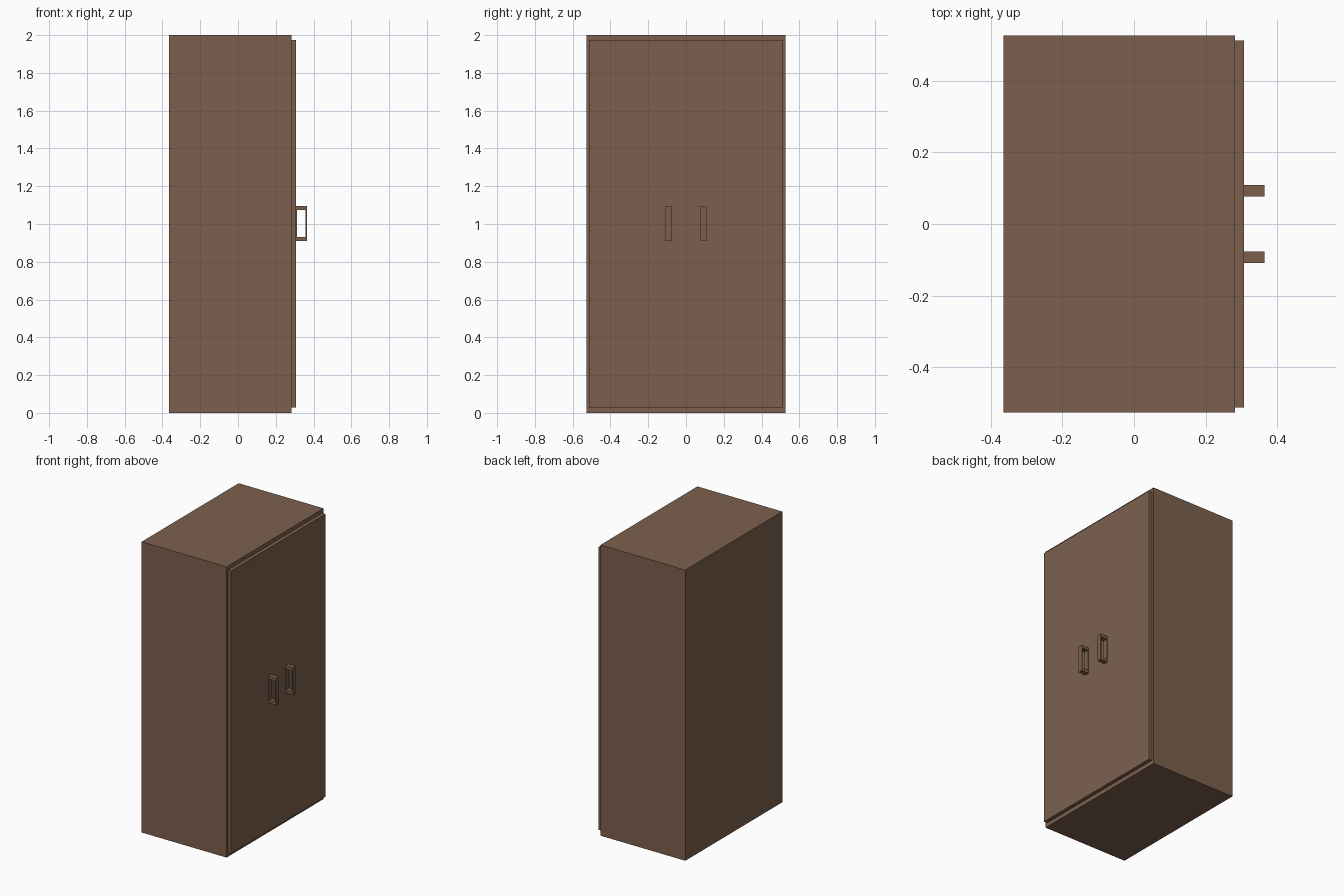
import bpy
import bmesh

if "Cube" in bpy.data.objects:
    bpy.data.objects.remove(bpy.data.objects["Cube"])

wood = bpy.data.materials.new("brown_wood")
wood.diffuse_color = (0.20, 0.118, 0.077, 1)
wood.use_nodes = True
wood.node_tree.nodes["Principled BSDF"].inputs["Base Color"].default_value = wood.diffuse_color


def finish(name, bm):
    bmesh.ops.recalc_face_normals(bm, faces=bm.faces)
    mesh = bpy.data.meshes.new(name)
    bm.to_mesh(mesh)
    bm.free()
    mesh.materials.append(wood)
    obj = bpy.data.objects.new(name, mesh)
    bpy.context.collection.objects.link(obj)
    return obj


def box(name, lo, hi):
    bm = bmesh.new()
    bmesh.ops.create_cube(bm, size=1)
    for v in bm.verts:
        v.co = [(a + b) / 2 + c * (b - a) for a, b, c in zip(lo, hi, v.co)]
    return finish(name, bm)


def frame(name, outer, inner, y0, y1):
    """Closed rectangular loop in the xz plane, extruded along y."""
    def ring(r, y):
        x0, x1, z0, z1 = r
        return [bm.verts.new((x, y, z))
                for x, z in ((x0, z0), (x1, z0), (x1, z1), (x0, z1))]
    bm = bmesh.new()
    loops = [ring(outer, y0), ring(outer, y1), ring(inner, y1), ring(inner, y0)]
    for a, b in zip(loops, loops[1:] + loops[:1]):
        for i in range(4):
            j = (i + 1) % 4
            bm.faces.new((a[i], a[j], b[j], b[i]))
    return finish(name, bm)


# Cabinet carcass, with the door panel on the +x side
box("cabinet_body", (-0.364, -0.527, 0), (0.282, 0.527, 2))
box("door_panel", (0.282, -0.513, 0.028), (0.307, 0.513, 1.973))

# Pair of loop handles
for side, yc in (("left", -0.0925), ("right", 0.0925)):
    frame(side + "_handle", (0.307, 0.364, 0.911, 1.096),
          (0.313, 0.358, 0.932, 1.075), yc - 0.016, yc + 0.016)
